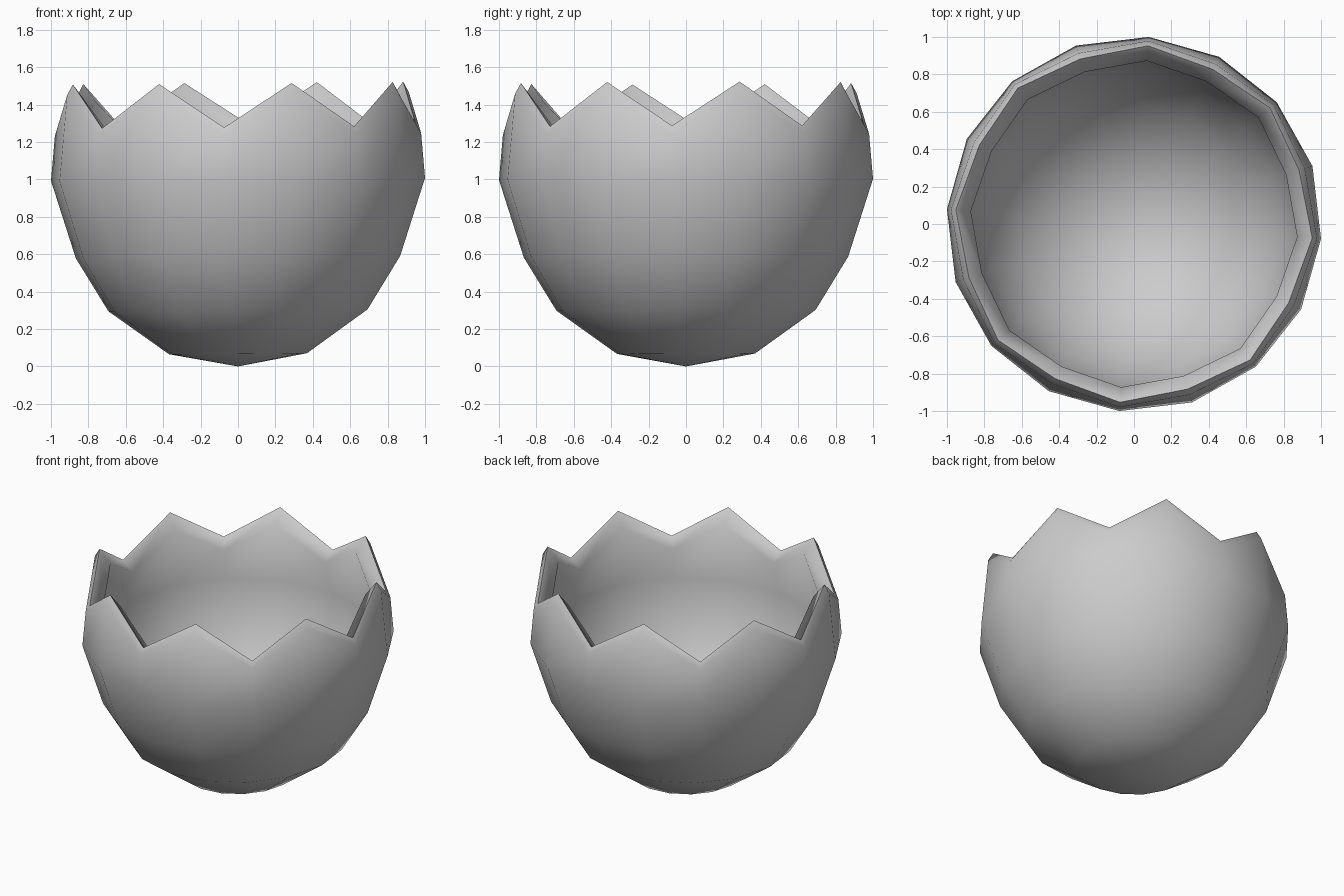
import bpy, bmesh, math

if "Cube" in bpy.data.objects:
    bpy.data.objects.remove(bpy.data.objects["Cube"])

N = 16                      # sides around the shell
START = math.radians(-4.5)  # slight twist of the polygon

# Profile rings from outer base, over the jagged lip, to the inner base:
# (valley radius, valley z, peak radius, peak z)
rings = [
    (0.37, 0.068, 0.37, 0.068),
    (0.695, 0.30, 0.695, 0.30),
    (0.87, 0.585, 0.87, 0.585),
    (1.003, 1.00, 1.003, 1.00),
    (0.982, 1.24, 0.96, 1.46),     # outer edge of lip
    (0.956, 1.28, 0.928, 1.515),   # crest
    (0.875, 1.22, 0.855, 1.42),    # inner edge of lip
    (0.92, 1.00, 0.92, 1.00),
    (0.79, 0.62, 0.79, 0.62),
    (0.63, 0.36, 0.63, 0.36),
    (0.335, 0.148, 0.335, 0.148),
]

bm = bmesh.new()


def make_ring(rv, zv, rp, zp):
    verts = []
    for i in range(N):
        a = START + math.tau * i / N
        r, z = (rp, zp) if i % 2 else (rv, zv)
        x, y = r * math.cos(a), r * math.sin(a)
        # the shell leans very slightly
        verts.append(bm.verts.new((x, y, z + 0.008 * (x + 0.3 * y))))
    return verts


loops = [make_ring(*r) for r in rings]
for lo, hi in zip(loops, loops[1:]):
    for i in range(N):
        j = (i + 1) % N
        bm.faces.new((lo[i], lo[j], hi[j], hi[i]))

# Close the outer and inner base with fans
for ring, z in ((loops[0], 0.0), (loops[-1], 0.08)):
    pole = bm.verts.new((0, 0, z))
    for i in range(N):
        bm.faces.new((pole, ring[i], ring[(i + 1) % N]))

bmesh.ops.recalc_face_normals(bm, faces=bm.faces)
mesh = bpy.data.meshes.new("cracked_eggshell")
bm.to_mesh(mesh)
bm.free()

shell = bpy.data.objects.new("cracked_eggshell", mesh)
bpy.context.collection.objects.link(shell)
bpy.context.view_layer.objects.active = shell
shell.select_set(True)
bpy.ops.object.shade_smooth_by_angle(angle=math.radians(70))
